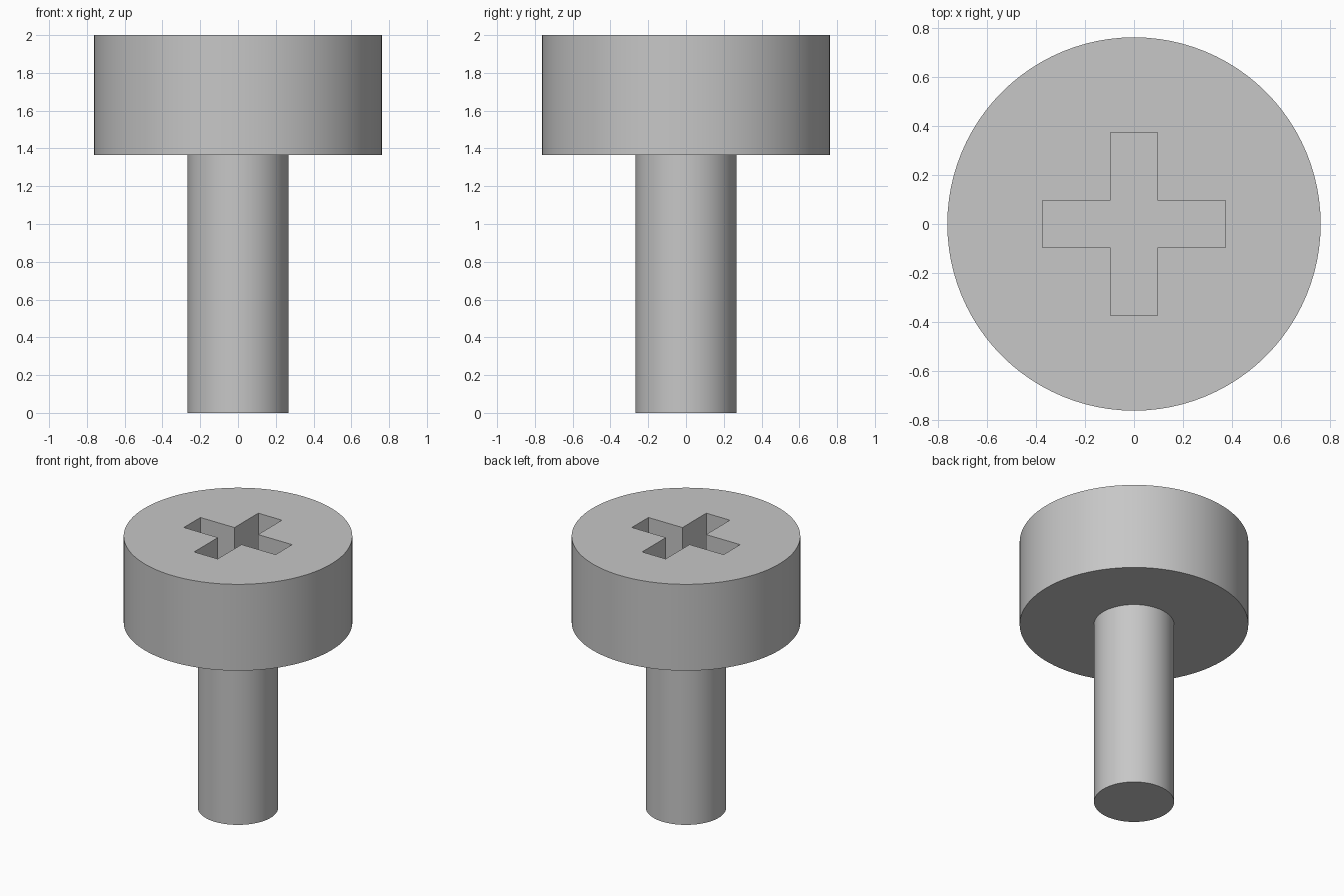
import bpy
import bmesh
import math

cube = bpy.data.objects.get("Cube")
if cube:
    bpy.data.objects.remove(cube, do_unlink=True)

HEAD_RADIUS, SHANK_RADIUS = 0.762, 0.267
HEAD_BOTTOM, TOP = 1.365, 2.0
SLOT_REACH, SLOT_HALF, SLOT_DEPTH = 0.373, 0.096, 0.32

steel = bpy.data.materials.new("grey_steel")
steel.use_nodes = True
colour = (0.57, 0.57, 0.57, 1)
steel.diffuse_color = colour
steel.node_tree.nodes["Principled BSDF"].inputs["Base Color"].default_value = colour


def prism(name, outline, z0, z1):
    """Extrude a flat outline from z0 up to z1."""
    mesh = bpy.data.meshes.new(name)
    bm = bmesh.new()
    base = bm.faces.new([bm.verts.new((x, y, z0)) for x, y in outline])
    top = bmesh.ops.extrude_face_region(bm, geom=[base])["geom"]
    verts = [v for v in top if isinstance(v, bmesh.types.BMVert)]
    bmesh.ops.translate(bm, verts=verts, vec=(0, 0, z1 - z0))
    bmesh.ops.recalc_face_normals(bm, faces=bm.faces)
    bm.to_mesh(mesh)
    bm.free()
    mesh.materials.append(steel)
    obj = bpy.data.objects.new(name, mesh)
    bpy.context.collection.objects.link(obj)
    return obj


def circle(radius, sides=96):
    angles = [2 * math.pi * i / sides for i in range(sides)]
    return [(radius * math.cos(a), radius * math.sin(a)) for a in angles]


def cross(reach, half):
    """Plus-shaped outline, one arm repeated by quarter turns."""
    points = []
    x, y = 1, 0
    for _ in range(4):
        for along, side in ((reach, -half), (reach, half), (half, half)):
            points.append((along * x - side * y, along * y + side * x))
        x, y = -y, x
    return points


# Shank and head
shank = prism("shank", circle(SHANK_RADIUS), 0, HEAD_BOTTOM + 0.02)
head = prism("head", circle(HEAD_RADIUS), HEAD_BOTTOM, TOP)

# Cross recess cut into the head
cutter = prism("recess_cutter", cross(SLOT_REACH, SLOT_HALF), TOP - SLOT_DEPTH, TOP + 0.1)
cutter.hide_render = True
cut = head.modifiers.new("cross_recess", "BOOLEAN")
cut.operation = "DIFFERENCE"
cut.solver = "EXACT"
cut.object = cutter
bpy.ops.object.select_all(action="DESELECT")
bpy.context.view_layer.objects.active = head
head.select_set(True)
bpy.ops.object.modifier_apply(modifier=cut.name)
bpy.data.objects.remove(cutter, do_unlink=True)

# Smooth round sides with sharp rims
shank.select_set(True)
bpy.ops.object.shade_smooth_by_angle(angle=math.radians(30))
